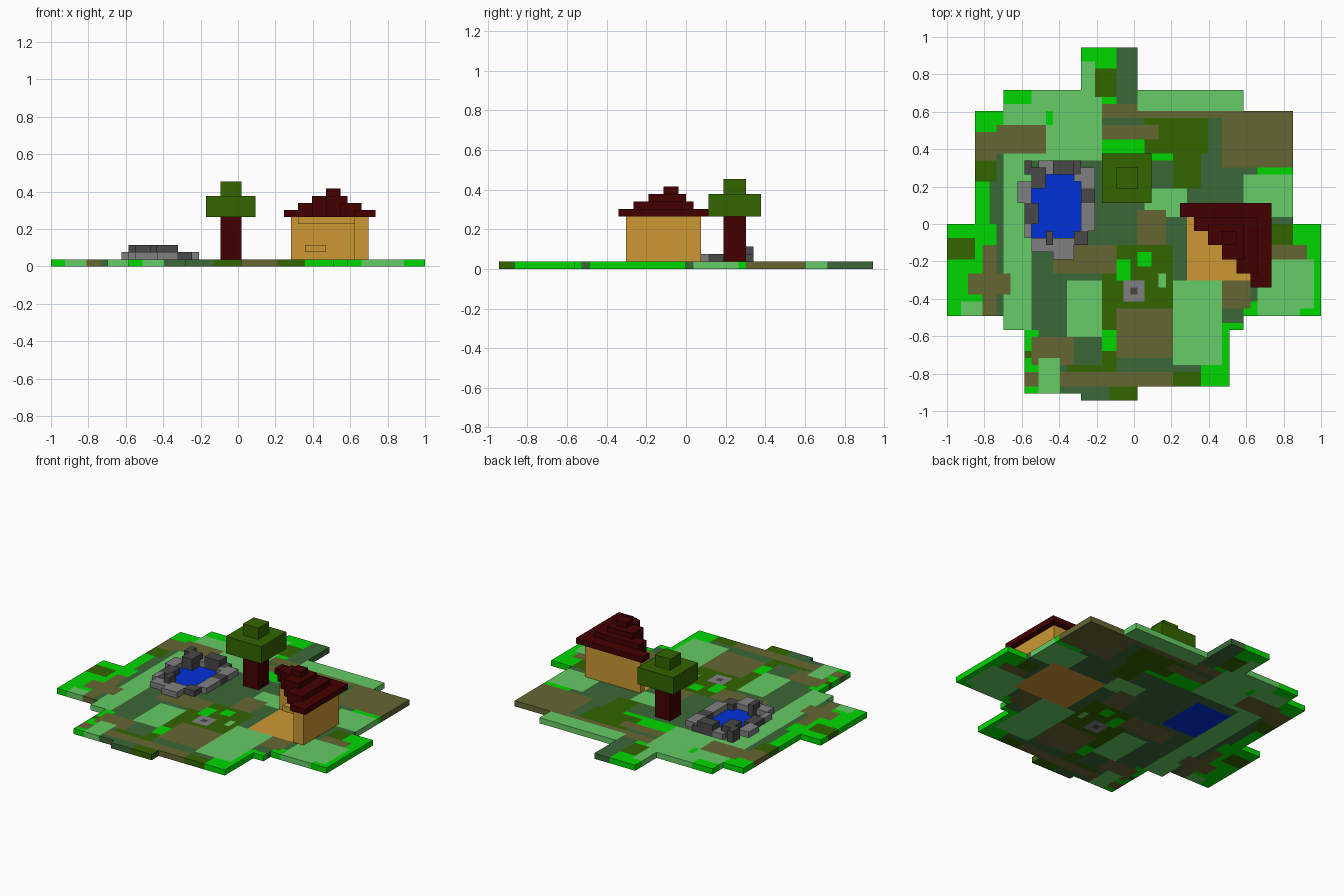
import bpy, bmesh

if "Cube" in bpy.data.objects:
    bpy.data.objects.remove(bpy.data.objects["Cube"], do_unlink=True)

U = 2 / 53          # block size: the plot is 53 columns by 50 rows

COLOURS = {
    "bright_grass": "00D800", "light_grass": "66CC66", "dark_grass": "3B6838",
    "leaf_green": "336600", "brown_earth": "666633", "light_stone": "808080",
    "dark_stone": "484848", "water_blue": "0030D8", "dark_red_wood": "440000",
    "tan_wall": "CC9933",
}
NAMES = list(COLOURS)
BRIGHT, LIGHT, DARK, LEAF, EARTH, STONE, SLATE, WATER, WOOD, TAN = range(10)


def linear(h):
    vals = [int(h[i:i + 2], 16) / 255 for i in (0, 2, 4)]
    return [v / 12.92 if v <= 0.04045 else ((v + 0.055) / 1.055) ** 2.4 for v in vals] + [1]


MATS = []
for name in NAMES:
    m = bpy.data.materials.new(name)
    m.use_nodes = True
    m.diffuse_color = linear(COLOURS[name])
    bsdf = next(n for n in m.node_tree.nodes if n.type == "BSDF_PRINCIPLED")
    bsdf.inputs["Base Color"].default_value = linear(COLOURS[name])
    bsdf.inputs["Roughness"].default_value = 0.9
    MATS.append(m)


def fill(cells, colour, *boxes):
    """Boxes are (col0, row0, col1, row1[, z0, z1]); rows count from the back."""
    for c0, r0, c1, r1, *z in boxes:
        for c in range(c0, c1):
            for r in range(r0, r1):
                for k in range(*(z or (0, 1))):
                    cells[c, r, k] = colour
    return cells


# For each side: neighbour offset, then quad corners
SIDES = [
    ((1, 0, 0), ((1, 1, 0), (1, 0, 0), (1, 0, 1), (1, 1, 1))),
    ((-1, 0, 0), ((0, 0, 0), (0, 1, 0), (0, 1, 1), (0, 0, 1))),
    ((0, 1, 0), ((0, 1, 0), (1, 1, 0), (1, 1, 1), (0, 1, 1))),
    ((0, -1, 0), ((1, 0, 0), (0, 0, 0), (0, 0, 1), (1, 0, 1))),
    ((0, 0, 1), ((0, 1, 1), (1, 1, 1), (1, 0, 1), (0, 0, 1))),
    ((0, 0, -1), ((0, 0, 0), (1, 0, 0), (1, 1, 0), (0, 1, 0))),
]


def build(name, cells):
    """Turn filled blocks into one shell with a material per block colour."""
    bm = bmesh.new()
    verts = {}
    used = sorted(set(cells.values()))
    for (c, r, k), colour in cells.items():
        for (dc, dr, dk), quad in SIDES:
            if (c + dc, r + dr, k + dk) in cells:
                continue
            loop = []
            for a, b, e in quad:
                key = (c + a, r + b, k + e)
                if key not in verts:
                    verts[key] = bm.verts.new(((key[0] - 26.5) * U, (25 - key[1]) * U, key[2] * U))
                loop.append(verts[key])
            bm.faces.new(loop).material_index = used.index(colour)
    me = bpy.data.meshes.new(name)
    bm.to_mesh(me)
    bm.free()
    for i in used:
        me.materials.append(MATS[i])
    bpy.context.collection.objects.link(bpy.data.objects.new(name, me))


# Ground: stepped outline, then patches painted over one another
g = fill({}, DARK, (19, 0, 27, 50), (8, 6, 42, 40), (4, 9, 49, 38), (0, 25, 53, 38),
         (11, 40, 40, 48), (11, 48, 27, 49))
fill(g, BRIGHT, (19, 0, 24, 3), (8, 6, 12, 8), (4, 9, 8, 12), (4, 19, 6, 25), (0, 25, 7, 38),
     (22, 7, 24, 8), (22, 13, 32, 16), (49, 25, 53, 38), (36, 38, 42, 40), (36, 40, 40, 48),
     (11, 40, 13, 49), (8, 38, 11, 40), (42, 36, 44, 38))
fill(g, LIGHT, (19, 2, 21, 6), (12, 6, 22, 16), (8, 8, 22, 16), (27, 6, 42, 9), (8, 15, 12, 40),
     (17, 33, 22, 41), (2, 36, 5, 38), (42, 18, 49, 24), (44, 30, 52, 38), (28, 20, 34, 24))
fill(g, LEAF, (21, 3, 24, 7), (28, 10, 37, 15), (32, 15, 36, 20), (4, 16, 7, 19), (0, 27, 4, 30),
     (22, 28, 32, 37), (22, 37, 24, 45), (46, 25, 49, 28), (32, 46, 36, 48), (23, 48, 27, 50),
     (17, 45, 24, 46), (11, 43, 13, 44))
fill(g, EARTH, (22, 8, 27, 10), (27, 9, 49, 10), (7, 11, 14, 15), (22, 11, 30, 13),
     (39, 9, 49, 17), (4, 12, 7, 16), (5, 28, 7, 38), (3, 32, 9, 35), (15, 28, 24, 32),
     (12, 41, 18, 45), (11, 46, 32, 48), (24, 37, 32, 44), (39, 33, 43, 37), (46, 28, 51, 30),
     (27, 23, 31, 28))
fill(g, LIGHT, (32, 33, 39, 45), (13, 44, 16, 49), (30, 32, 31, 34))
fill(g, BRIGHT, (44, 17, 49, 18), (24, 30, 26, 33), (27, 29, 29, 31), (14, 9, 15, 11),
     (22, 40, 24, 43), (50, 37, 53, 38))
fill(g, DARK, (39, 37, 42, 39))
fill(g, WATER, (12, 18, 19, 27))
fill(g, TAN, (34, 23, 45, 33))
fill(g, STONE, (25, 33, 28, 36))
fill(g, SLATE, (26, 34, 27, 35))
build("ground", g)

# Rocks round the pond
rocks = fill({}, STONE, (10, 19, 12, 22, 1, 2), (11, 25, 12, 27, 1, 2), (12, 27, 15, 29, 1, 2),
             (13, 16, 15, 18, 1, 2), (18, 17, 21, 19, 1, 2), (19, 19, 21, 20, 1, 2),
             (19, 22, 21, 26, 1, 2), (15, 27, 18, 30, 1, 2))
fill(rocks, SLATE, (11, 22, 13, 25, 1, 2), (18, 16, 19, 18, 1, 2), (19, 20, 21, 22, 1, 2),
     (18, 26, 20, 28, 1, 2), (11, 16, 12, 18, 1, 3), (12, 17, 14, 20, 1, 3),
     (15, 16, 18, 18, 1, 3), (14, 26, 15, 28, 1, 3))
build("pond_rocks", rocks)

# Tree
build("tree_trunk", fill({}, WOOD, (24, 17, 27, 20, 1, 7)))
build("tree_leaves", fill({}, LEAF, (22, 15, 29, 22, 7, 10), (24, 17, 27, 20, 10, 12)))


def cut_away(cells):
    """Remove the front corner of the house in diagonal steps of two blocks."""
    return {p: v for p, v in cells.items() if p[1] < 24 + 2 * ((p[0] - 33) // 2)}


# House walls, beam along the back wall, bench and stepped roof
build("house_walls", cut_away(fill({}, TAN, (34, 23, 45, 24, 1, 7), (34, 32, 45, 33, 1, 7),
                                   (34, 23, 35, 33, 1, 7), (44, 23, 45, 33, 1, 7))))
build("house_beam", cut_away(fill({}, TAN, (35, 24, 44, 25, 6, 7))))
build("house_bench", fill({}, TAN, (36, 24, 39, 26, 2, 3)))
build("house_roof", cut_away(fill({}, WOOD, (33, 22, 46, 34, 7, 8), (35, 24, 44, 32, 8, 9),
                                  (37, 25, 42, 30, 9, 10), (39, 26, 41, 28, 10, 11))))
